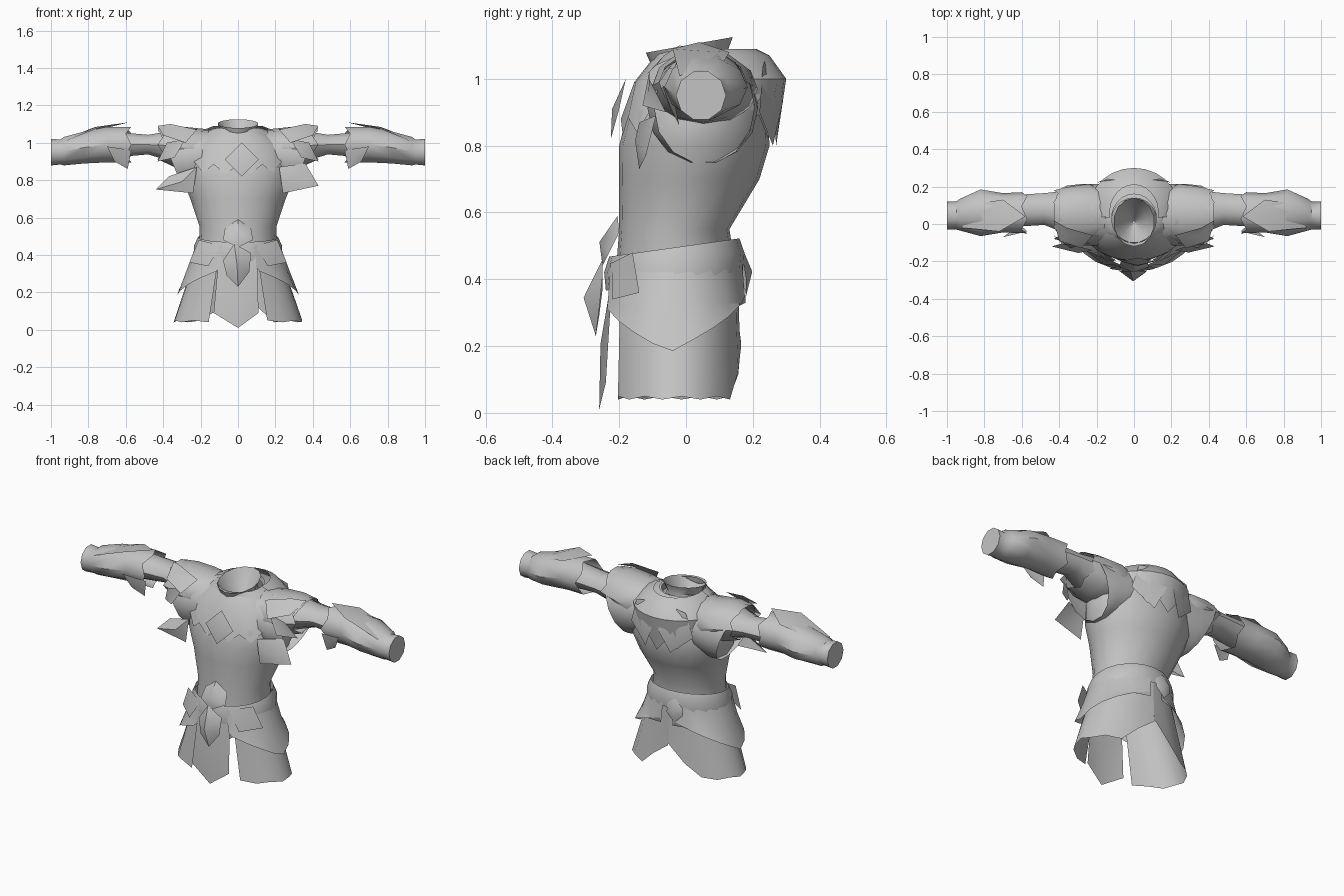
import bpy, bmesh
from math import sin, cos, pi, radians
from mathutils import Vector

cube = bpy.data.objects.get("Cube")
if cube:
    bpy.data.objects.remove(cube)

GREY = (0.55, 0.55, 0.55, 1)
grey = bpy.data.materials.new("armour_grey")
grey.use_nodes = True
grey.diffuse_color = GREY
grey.node_tree.nodes["Principled BSDF"].inputs["Base Color"].default_value = GREY


def finish(name, bm):
    bmesh.ops.recalc_face_normals(bm, faces=bm.faces)
    mesh = bpy.data.meshes.new(name)
    bm.to_mesh(mesh)
    bm.free()
    obj = bpy.data.objects.new(name, mesh)
    bpy.context.collection.objects.link(obj)
    mesh.materials.append(grey)
    bpy.ops.object.select_all(action='DESELECT')
    obj.select_set(True)
    bpy.context.view_layer.objects.active = obj
    bpy.ops.object.shade_smooth_by_angle(angle=radians(40))
    return obj


def bridge(bm, rows, closed):
    n = len(rows[0])
    for a, b in zip(rows, rows[1:]):
        for i in range(n if closed else n - 1):
            j = (i + 1) % n
            bm.faces.new((a[i], a[j], b[j], b[i]))


def wrap(name, rings, start=-180, end=180, n=16, hem=None, tilt=0):
    """Sheet around the body; rings are (z, rx, centre y, ry), angle 0 faces front."""
    bm = bmesh.new()
    closed = end - start == 360
    rows = []
    for k, (z, rx, cy, ry) in enumerate(rings):
        row = []
        for i in range(n if closed else n + 1):
            deg = start + (end - start) * i / n
            t = radians(deg)
            x, y = rx * sin(t), cy - ry * cos(t)
            drop = hem(i, deg) if hem and k == len(rings) - 1 else 0
            row.append(bm.verts.new((x, y, z + tilt * y + drop)))
        rows.append(row)
    bridge(bm, rows, closed)
    return finish(name, bm)


def sleeve(name, side, sections, n=10, flare=0, lean=0, cap=False):
    """Tube along x; sections are (x, centre y, centre z, ry, rz); lean slants the mouth."""
    bm = bmesh.new()
    rows = []
    for k, (x, cy, cz, ry, rz) in enumerate(sections):
        row = []
        for i in range(n):
            t = 2 * pi * i / n
            shift = lean * sin(t) - flare * (i % 2) if k == 0 else 0
            row.append(bm.verts.new((side * (x + shift), cy + ry * cos(t), cz + rz * sin(t))))
        rows.append(row)
    bridge(bm, rows, True)
    if cap:
        bm.faces.new(rows[-1])
    return finish(name, bm)


def plate(name, points, bulge=(0, 0, 0), side=1):
    """Faceted plate fanned around a raised centre."""
    bm = bmesh.new()
    pts = [Vector((side * x, y, z)) for x, y, z in points]
    mid = sum(pts, Vector()) / len(pts) + Vector((side * bulge[0], bulge[1], bulge[2]))
    hub = bm.verts.new(mid)
    rim = [bm.verts.new(p) for p in pts]
    for i in range(len(rim)):
        bm.faces.new((hub, rim[i], rim[(i + 1) % len(rim)]))
    return finish(name, bm)


# Body, with a collar closed by a funnel inside
wrap("torso", [(.42, .21, -.03, .18), (.55, .205, -.035, .165), (.7, .255, .01, .21),
               (.8, .295, .025, .225), (.9, .31, .035, .21), (.98, .27, .04, .18),
               (1.05, .19, .05, .15), (1.07, .12, .02, .12)], n=20)
wrap("collar", [(.96, .13, .01, .14), (1.05, .085, .01, .11), (1.1, .11, .01, .13),
                (1.03, .07, .01, .09), (.94, .005, .01, .005)], n=14, tilt=.18)

# Layered shawl with a jagged hem
wrap("shawl_inner", [(1.08, .12, .03, .13), (1.05, .2, .07, .17), (.97, .27, .06, .22)],
     n=22, hem=lambda i, d: -.05 * (i % 2))
wrap("shawl_back", [(1.09, .13, .06, .15), (1.07, .18, .07, .18), (1, .24, .08, .22),
                    (.86, .24, .07, .2)],
     80, 280, 14, hem=lambda i, d: -.06 * (i % 2) + .08 * abs(d - 180) / 100)
wrap("shawl_front", [(1.06, .14, .0, .1), (.99, .25, .01, .165), (.92, .29, .01, .205)],
     -80, 80, 12, hem=lambda i, d: -.05 * (i % 2) - .04 * cos(radians(d)))

# Chest ornament and the small guard on the belly
plate("chest_diamond", [(.02, -.18, 1), (.11, -.2, .91), (.02, -.225, .82), (-.07, -.2, .91)],
      (0, -.02, 0))
plate("belly_guard", [(-.07, -.2, .54), (0, -.205, .59), (.07, -.2, .54),
                      (.08, -.23, .48), (0, -.25, .44), (-.08, -.23, .48)], (0, -.04, 0))

# Belt with front and back buckles
wrap("belt", [(.5, .215, -.035, .195), (.455, .235, -.035, .21), (.4, .238, -.035, .205)],
     n=20, tilt=.14)
plate("buckle_front", [(-.08, -.25, .37), (-.02, -.25, .46), (.07, -.25, .41),
                       (.06, -.26, .31), (0, -.27, .23), (-.06, -.26, .29)], (0, -.05, 0))
plate("buckle_back", [(-.1, .17, .44), (-.05, .17, .49), (0, .17, .46),
                      (0, .18, .4), (-.05, .18, .35), (-.1, .17, .4)], (0, .025, 0))

# Skirt and tassets
plate("skirt_front", [(-.1, -.22, .42), (.1, -.22, .42), (.11, -.24, .09),
                      (0, -.26, .01), (-.13, -.24, .09)], (0, -.02, 0))
for side, word in ((1, "left"), (-1, "right")):
    lo, hi = (27, 180) if side > 0 else (-180, -27)
    wrap(word + "_skirt", [(.44, .21, -.03, .185), (.25, .275, -.03, .19), (.05, .345, -.03, .195)],
         lo, hi, 9, hem=lambda i, d: .16 * max(0, abs(d) - 148) / 32 - .01 * (i % 2))
    lo, hi = (22, 172) if side > 0 else (-172, -22)
    wrap(word + "_tasset", [(.45, .225, -.035, .205), (.33, .27, -.035, .215),
                            (.18, .325, -.035, .215)],
         lo, hi, 9, hem=lambda i, d: .13 * abs(abs(d) - 86) / 64)
    plate(word + "_hip_plate", [(.09, -.22, .45), (.21, -.16, .48), (.26, -.14, .36),
                                (.16, -.22, .34)], (0, -.01, 0), side)

    # Arm, from the sleeve to the closed wrist
    sleeve(word + "_sleeve", side, [(.22, .05, .96, .14, .12), (.34, .06, .98, .12, .09),
                                    (.48, .08, .99, .085, .055), (.64, .07, .99, .085, .07)])
    sleeve(word + "_bracer", side, [(.6, .06, .99, .11, .1), (.7, .06, .99, .105, .1),
                                    (.82, .06, .975, .125, .09), (.93, .05, .955, .085, .08),
                                    (.95, .045, .95, .075, .07), (1, .045, .95, .075, .075)],
           flare=.03, cap=True)
    plate(word + "_bracer_guard", [(.58, .04, 1.11), (.72, -.04, 1.09), (.92, -.02, 1.01),
                                   (.9, .1, 1.03), (.7, .13, 1.08)], (0, 0, .02), side)
    plate(word + "_elbow_flap", [(.57, -.04, .96), (.7, -.07, .98), (.66, -.04, .9),
                                 (.59, -.02, .86)], (0, -.01, 0), side)

    # Wide shoulder drape with a slanted mouth, and the pad over it
    sleeve(word + "_shoulder_drape", side, [(.36, .055, .915, .15, .17), (.27, .05, .91, .165, .165),
                                            (.15, .05, .93, .165, .14)],
           n=14, lean=.07)
    sleeve(word + "_shoulder_pad", side, [(.43, .05, .99, .13, .09), (.34, .05, .98, .15, .11),
                                          (.24, .055, .97, .16, .11), (.14, .05, .98, .12, .09)],
           n=12, flare=.03)
    plate(word + "_shoulder_spike", [(.22, -.06, 1.07), (.36, -.02, 1.1), (.43, .02, 1.09),
                                     (.4, -.09, 1.04), (.28, -.13, 1)], (0, -.01, .01), side)
    plate(word + "_arm_drape", [(.28, -.11, 1.02), (.38, -.11, 1), (.43, -.06, .9),
                                (.34, -.13, .92)], (0, -.01, 0), side)

    # Pointed plate at the side of the chest, and a feathered layer on the back
    tip = ((.36, -.09, .89), (.43, -.12, .77)) if side > 0 else ((.37, -.1, .82), (.44, -.12, .75))
    plate(word + "_chest_spike", [(.22, -.14, .87), *tip, (.24, -.14, .73)], (-.02, -.03, 0), side)
    plate(word + "_back_feather", [(.06, .24, 1.06), (.16, .23, 1.04), (.2, .22, .9),
                                   (.08, .26, .8), (.02, .29, .93)], (0, .02, 0), side)
